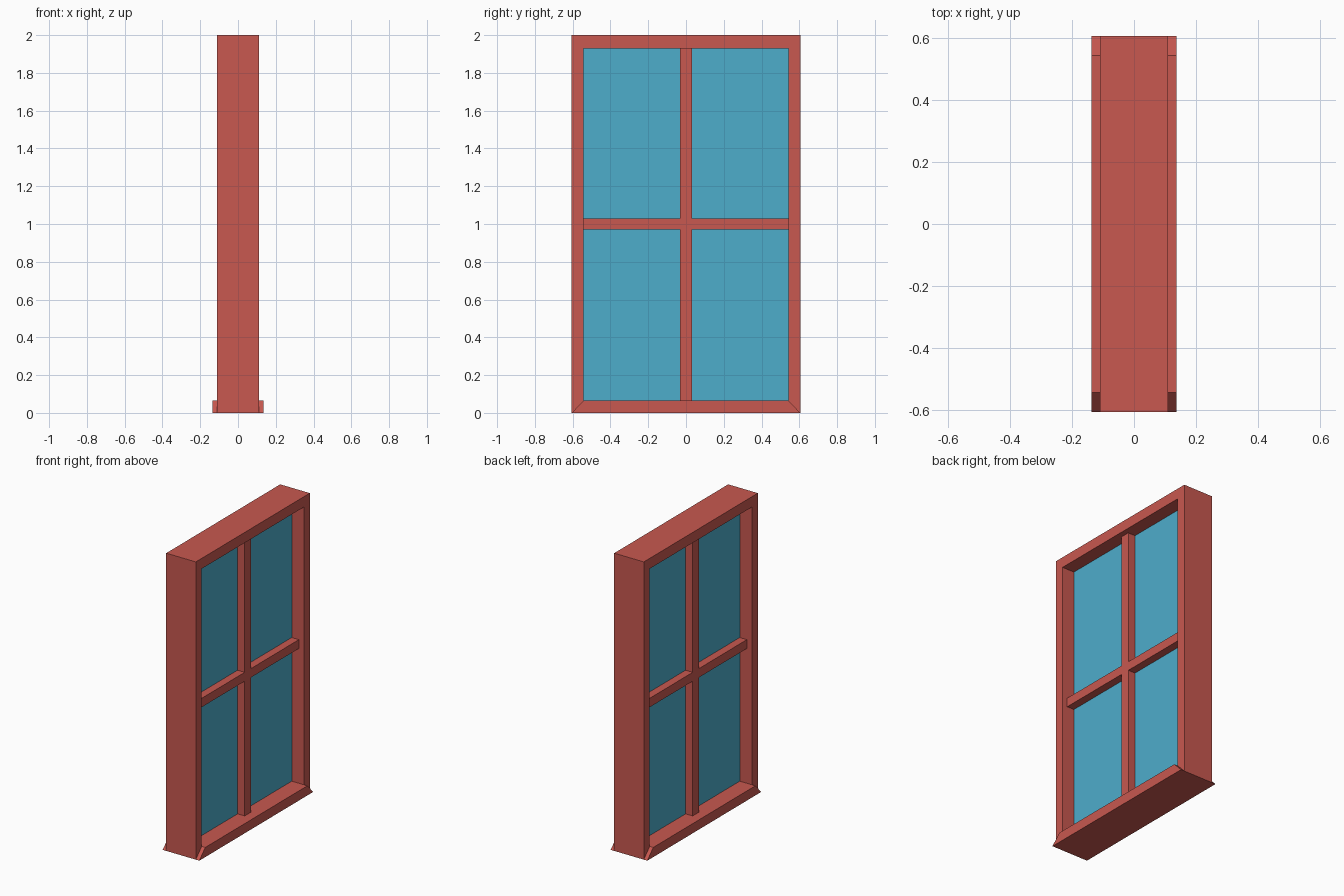
import bpy, bmesh

if "Cube" in bpy.data.objects:
    bpy.data.objects.remove(bpy.data.objects["Cube"])

W, H, T = 0.605, 2.0, 0.065      # half width, height, frame thickness
IN = 0.542                       # half width of the opening
BAR, MID = 0.033, 1.0            # half thickness of bars, height of crossbar


def material(name, color):
    m = bpy.data.materials.new(name)
    m.diffuse_color = color
    m.use_nodes = True
    m.node_tree.nodes["Principled BSDF"].inputs["Base Color"].default_value = m.diffuse_color
    return m


def prism(name, outline, half_depth, mat):
    """Extrude a (y, z) outline symmetrically along x."""
    bm = bmesh.new()
    face = bm.faces.new([bm.verts.new((-half_depth, y, z)) for y, z in outline])
    out = bmesh.ops.extrude_face_region(bm, geom=[face])["geom"]
    verts = [g for g in out if isinstance(g, bmesh.types.BMVert)]
    bmesh.ops.translate(bm, verts=verts, vec=(2 * half_depth, 0, 0))
    bmesh.ops.recalc_face_normals(bm, faces=bm.faces)
    me = bpy.data.meshes.new(name)
    bm.to_mesh(me)
    bm.free()
    me.materials.append(mat)
    ob = bpy.data.objects.new(name, me)
    bpy.context.collection.objects.link(ob)
    return ob


red = material("painted_wood", (0.58, 0.098, 0.08, 1))
blue = material("glass", (0.076, 0.417, 0.597, 1))

# Jambs and head in one piece, mitred at the feet
half = [(W, 0), (W, H), (-W, H), (-W, 0)]
prism("frame", half + [(-IN, T), (-IN, H - 0.07), (IN, H - 0.07), (IN, T)], 0.11, red)

# Deeper sill with mitred ends
prism("sill", [(-W, 0), (W, 0), (IN, T), (-IN, T)], 0.136, red)

# Cross-shaped glazing bars
top, lo, hi = H - 0.07, MID - 0.03, MID + 0.03
right = [(BAR, T), (BAR, lo), (IN, lo), (IN, hi), (BAR, hi), (BAR, top)]
prism("glazing_bars", right + [(-y, z) for y, z in reversed(right)], 0.073, red)

# Glass sheet
prism("glass_pane", [(-IN, T), (IN, T), (IN, top), (-IN, top)], 0.02, blue)
